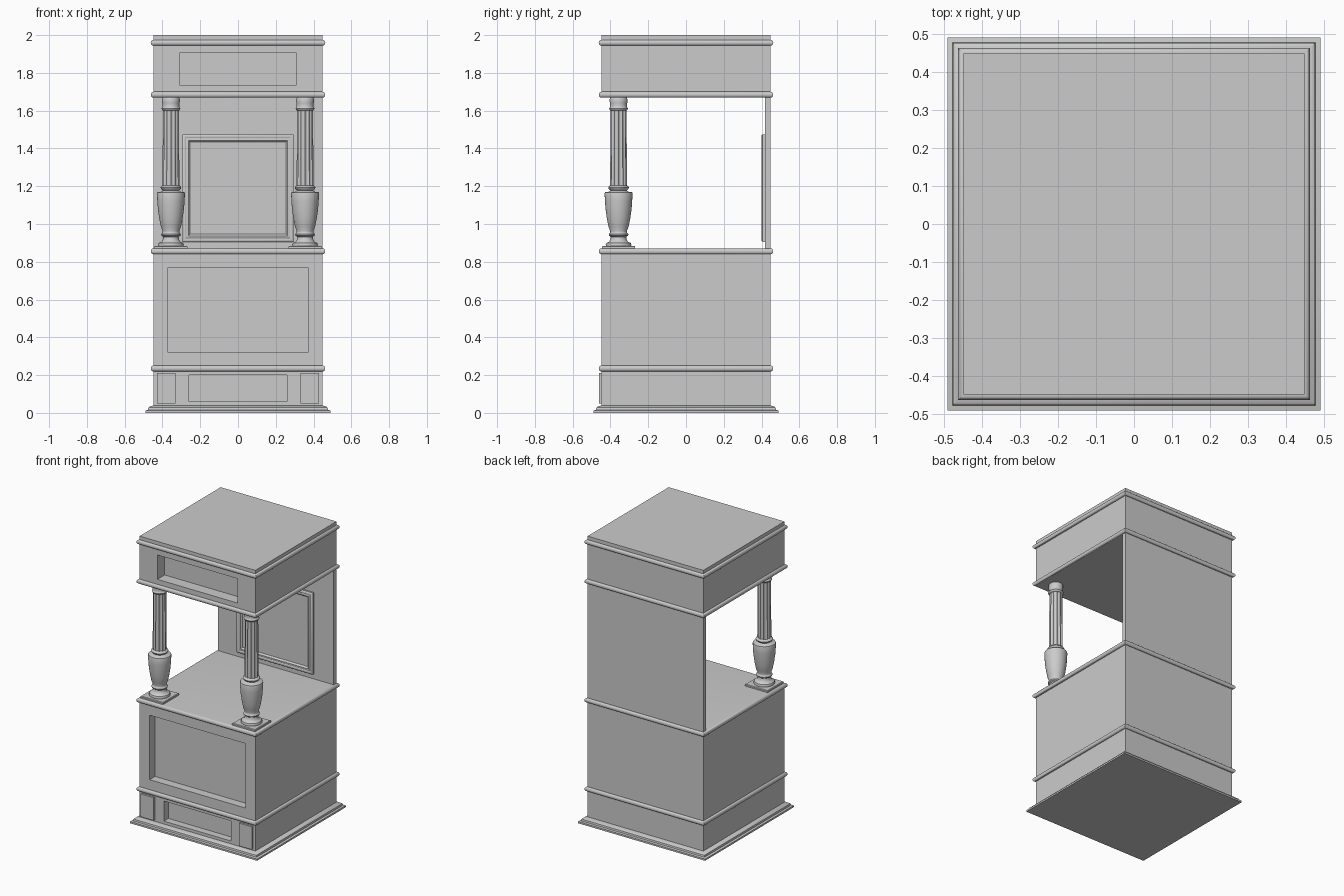
import bpy, bmesh
from math import sin, cos, pi
from mathutils import Vector

if "Cube" in bpy.data.objects:
    bpy.data.objects.remove(bpy.data.objects["Cube"])


def finish(name, bm, smooth=True):
    bmesh.ops.recalc_face_normals(bm, faces=bm.faces[:])
    me = bpy.data.meshes.new(name)
    bm.to_mesh(me)
    bm.free()
    ob = bpy.data.objects.new(name, me)
    bpy.context.collection.objects.link(ob)
    bpy.ops.object.select_all(action='DESELECT')
    ob.select_set(True)
    bpy.context.view_layer.objects.active = ob
    if smooth:
        bpy.ops.object.shade_smooth_by_angle(angle=0.7)
    return ob


def loft(name, rings, smooth=True):
    """Skin closed rings of points and cap both ends."""
    bm = bmesh.new()
    vs = [[bm.verts.new(p) for p in r] for r in rings]
    n = len(vs[0])
    for a, b in zip(vs, vs[1:]):
        for i in range(n):
            j = (i + 1) % n
            bm.faces.new((a[i], a[j], b[j], b[i]))
    bm.faces.new(vs[0])
    bm.faces.new(vs[-1])
    return finish(name, bm, smooth)


CORNERS = ((-1, -1), (1, -1), (1, 1), (-1, 1))


def square_stack(name, profile, cx=0, cy=0):
    """Square section swept through (half width, z) pairs."""
    return loft(name, [[(cx + h * a, cy + h * b, z) for a, b in CORNERS] for h, z in profile])


def round_stack(name, profile, cx, cy, n=32):
    return loft(name, [[(cx + r * cos(2 * pi * i / n), cy + r * sin(2 * pi * i / n), z)
                        for i in range(n)] for r, z in profile])


def box(name, x0, x1, y0, y1, z0, z1):
    return loft(name, [[(x, y, z) for x, y in ((x0, y0), (x1, y0), (x1, y1), (x0, y1))]
                       for z in (z0, z1)], False)


def recess(ob, half_x, z0, z1, depth):
    """Cut a rectangular niche into the front face."""
    cutter = box("cutter", -half_x, half_x, -0.6, -BODY + depth, z0, z1)
    cutter.hide_render = True
    m = ob.modifiers.new("recess", 'BOOLEAN')
    m.operation, m.object, m.solver = 'DIFFERENCE', cutter, 'EXACT'
    bpy.context.view_layer.objects.active = ob
    bpy.ops.object.modifier_apply(modifier=m.name)
    bpy.data.objects.remove(cutter)


BODY = 0.447

# Stepped plinth
square_stack("plinth", [(0.49, 0), (0.49, 0.012), (0.477, 0.016), (0.475, 0.028),
                        (0.466, 0.034), (0.452, 0.038), (0.447, 0.04)])

# Lower cabinet with two front niches
lower = box("lower_cabinet", -BODY, BODY, -BODY, BODY, 0.03, 0.866)
recess(lower, 0.26, 0.06, 0.20, 0.05)
recess(lower, 0.37, 0.32, 0.77, 0.06)

# Upper cabinet with marquee niche
upper = box("upper_cabinet", -BODY, BODY, -BODY, BODY, 1.672, 2.0)
recess(upper, 0.31, 1.735, 1.905, 0.08)

# Half-round mouldings running around the cabinet
for name, z in (("base", 0.235), ("counter", 0.855), ("lintel", 1.685), ("crown", 1.96)):
    prof = [(0.44, z - 0.016), (0.45, z - 0.016)]
    prof += [(0.45 + 0.012 * cos(t * pi / 8), z + 0.015 * sin(t * pi / 8)) for t in range(-4, 5)]
    prof += [(0.44, z + 0.016)]
    square_stack(name + "_moulding", prof)

# Back panel
box("back_panel", -BODY, BODY, 0.417, BODY, 0.86, 1.68)

# Framed panel on the back wall, stepped inward
steps = [(0, 0.42), (0, 0.405), (0.006, 0.400), (0.014, 0.400), (0.02, 0.404),
         (0.032, 0.402), (0.038, 0.406), (0.042, 0.413)]
loft("framed_panel", [[(a * (0.295 - i), y, 1.19 + b * (0.285 - i)) for a, b in CORNERS]
                      for i, y in steps])

# Turned column profile: foot, vase and collar
VASE = [(0.066, 0.882), (0.068, 0.890), (0.064, 0.900), (0.050, 0.906), (0.042, 0.920),
        (0.041, 0.932), (0.050, 0.938), (0.052, 0.946), (0.045, 0.953), (0.044, 0.962),
        (0.053, 0.985), (0.062, 1.03), (0.069, 1.08), (0.072, 1.12), (0.074, 1.162),
        (0.072, 1.168), (0.052, 1.171), (0.043, 1.178), (0.052, 1.186), (0.055, 1.193),
        (0.051, 1.20), (0.044, 1.205)]
CAPITAL = [(0.042, 1.600), (0.047, 1.604), (0.050, 1.611), (0.046, 1.618), (0.044, 1.622),
           (0.046, 1.64), (0.048, 1.658), (0.044, 1.668), (0.040, 1.675)]


def flutes(cx, cy, r, z, n=96, count=12):
    pts = []
    for i in range(n):
        a = 2 * pi * i / n
        rr = r - 0.006 * abs(sin(count * a / 2))
        pts.append((cx + rr * cos(a), cy + rr * sin(a), z))
    return pts


for side, s in (("left", -1), ("right", 1)):
    cx, cy = s * 0.355, -0.357
    # Square foot, turned vase, fluted shaft and capital
    square_stack(side + "_column_foot", [(0.088, 0.866), (0.088, 0.880), (0.084, 0.884)], cx, cy)
    round_stack(side + "_column_vase", VASE, cx, cy)
    loft(side + "_column_shaft", [flutes(cx, cy, 0.045, 1.20), flutes(cx, cy, 0.042, 1.605)])
    round_stack(side + "_column_capital", CAPITAL, cx, cy)
    # Corner block on the base
    x0, x1 = sorted((s * 0.33, s * 0.43))
    box(side + "_base_block", x0, x1, -0.46, -0.44, 0.05, 0.21)
